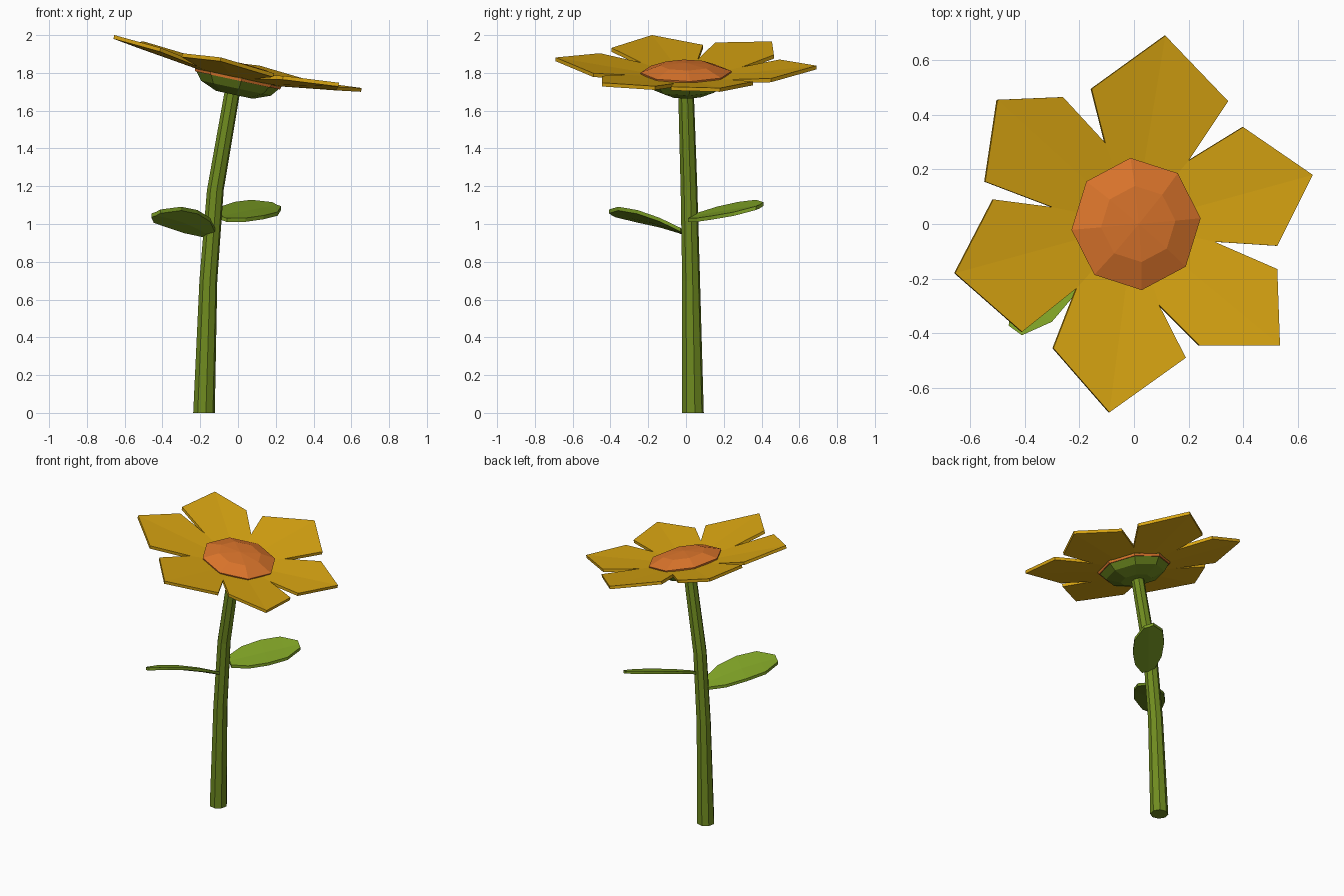
import bpy, bmesh
from math import cos, sin, radians, pi
from mathutils import Vector, Matrix

if "Cube" in bpy.data.objects:
    bpy.data.objects.remove(bpy.data.objects["Cube"])


def material(name, rgb):
    m = bpy.data.materials.new(name)
    m.diffuse_color = (*rgb, 1)
    m.use_nodes = True
    m.node_tree.nodes["Principled BSDF"].inputs["Base Color"].default_value = m.diffuse_color
    return m


PETAL = material("petal_yellow", (0.70, 0.38, 0.006))
DISC = material("disc_orange", (0.72, 0.18, 0.025))
STEM = material("stem_green", (0.16, 0.26, 0.014))
LEAF = material("leaf_green", (0.20, 0.34, 0.018))
TILT = radians(12.1)


def finish(name, verts, faces, mat, fix=True):
    me = bpy.data.meshes.new(name)
    me.from_pydata([tuple(v) for v in verts], [], faces)
    if fix:
        bm = bmesh.new()
        bm.from_mesh(me)
        bmesh.ops.recalc_face_normals(bm, faces=bm.faces)
        bm.to_mesh(me)
        bm.free()
    me.materials.append(mat)
    ob = bpy.data.objects.new(name, me)
    bpy.context.collection.objects.link(ob)
    return ob


def loft(name, rings, mat):
    """Join equal-sized rings of points and cap both ends."""
    n = len(rings[0])
    faces = [(r * n + i, r * n + (i + 1) % n, (r + 1) * n + (i + 1) % n, (r + 1) * n + i)
             for r in range(len(rings) - 1) for i in range(n)]
    last = (len(rings) - 1) * n
    faces += [tuple(range(n))[::-1], tuple(range(last, last + n))]
    return finish(name, [p for ring in rings for p in ring], faces, mat)


def circle(r, z=0, n=8, turn=0.0):
    return [Vector((r * cos(turn + 2 * pi * i / n), r * sin(turn + 2 * pi * i / n), z))
            for i in range(n)]


# stem: tapering octagonal tube along a gentle bend
path = [(-0.18, 0.037, 0, 0.058), (-0.157, 0.027, 0.7, 0.048),
        (-0.12, 0.016, 1.18, 0.045), (-0.03, 0, 1.70, 0.042)]
loft("stem", [[p + Vector((x, y, z)) for p in circle(r, turn=radians(10))]
              for x, y, z, r in path], STEM)

# flower head parts share one tilted frame
head = Matrix.Translation((0, 0, 1.77)) @ Matrix.Rotation(TILT, 4, 'Y')


def head_part(name, profile, mat):
    return loft(name, [[head @ p for p in circle(r, z, turn=radians(5))]
                       for r, z in profile], mat)


head_part("sepal_cup", [(0.10, -0.088), (0.19, -0.052), (0.235, 0.005), (0.20, 0.03)], STEM)
head_part("flower_disc", [(0.23, -0.01), (0.243, 0.036), (0.14, 0.073), (0.004, 0.084)], DISC)

# petals: shoulder, tip, shoulder, then the notch before the next petal (top view)
outline = [
    (-0.155, 0.495), (0.115, 0.69), (0.345, 0.45), (0.20, 0.232),
    (0.40, 0.355), (0.655, 0.18), (0.525, -0.08), (0.295, -0.065),
    (0.525, -0.165), (0.535, -0.445), (0.24, -0.445), (0.092, -0.297),
    (0.19, -0.49), (-0.09, -0.69), (-0.295, -0.455), (-0.21, -0.235),
    (-0.41, -0.395), (-0.655, -0.18), (-0.515, 0.09), (-0.30, 0.062),
    (-0.545, 0.155), (-0.50, 0.455), (-0.26, 0.465), (-0.105, 0.297)]


def petal_point(x, y):
    r = (x * x + y * y) ** 0.5
    return Vector((x, y, 1.765 - 0.214 * x + 0.14 * r))


for k in range(6):
    a, tip, b, n1 = (petal_point(*outline[4 * k + j]) for j in range(4))
    n0 = petal_point(*outline[4 * k - 1])
    base = petal_point(0, 0)
    top = [base, n0, a, tip, b, n1]
    low = [p - Vector((0.004, 0, 0.02)) for p in top]
    faces = [(0, 3, 2, 1), (0, 5, 4, 3), (6, 7, 8, 9), (6, 9, 10, 11)]
    faces += [(i, i + 1, i + 7, i + 6) for i in range(5)] + [(5, 0, 6, 11)]
    finish(f"petal_{k + 1}", top + low, faces, PETAL)


# leaves: blunt folded blades, rolled so the right-front edge hangs lower
def leaf(name, start, end, bulge):
    start, end = Vector(start), Vector(end)
    along = (end - start).to_2d().normalized()
    side = Vector((along.y, -along.x, 0))
    rings = []
    for t, hw in [(0, 0.04), (0.22, 0.085), (0.5, 0.10), (0.78, 0.09), (1, 0.03)]:
        mid = start.lerp(end, t) + Vector((0, 0, bulge * 4 * t * (1 - t)))
        edge = side * hw - Vector((0, 0, 0.36 * hw))
        down = Vector((0, 0, -0.02))
        crease = Vector((0, 0, -0.08 * hw))
        rings.append([mid - edge, mid + crease, mid + edge,
                      mid + edge + down, mid + crease + down, mid - edge + down])
    loft(name, rings, LEAF)


leaf("leaf_left", (-0.155, -0.005, 0.965), (-0.435, -0.39, 1.066), 0.022)
leaf("leaf_right", (-0.09, 0.035, 1.045), (0.205, 0.39, 1.105), 0.006)
